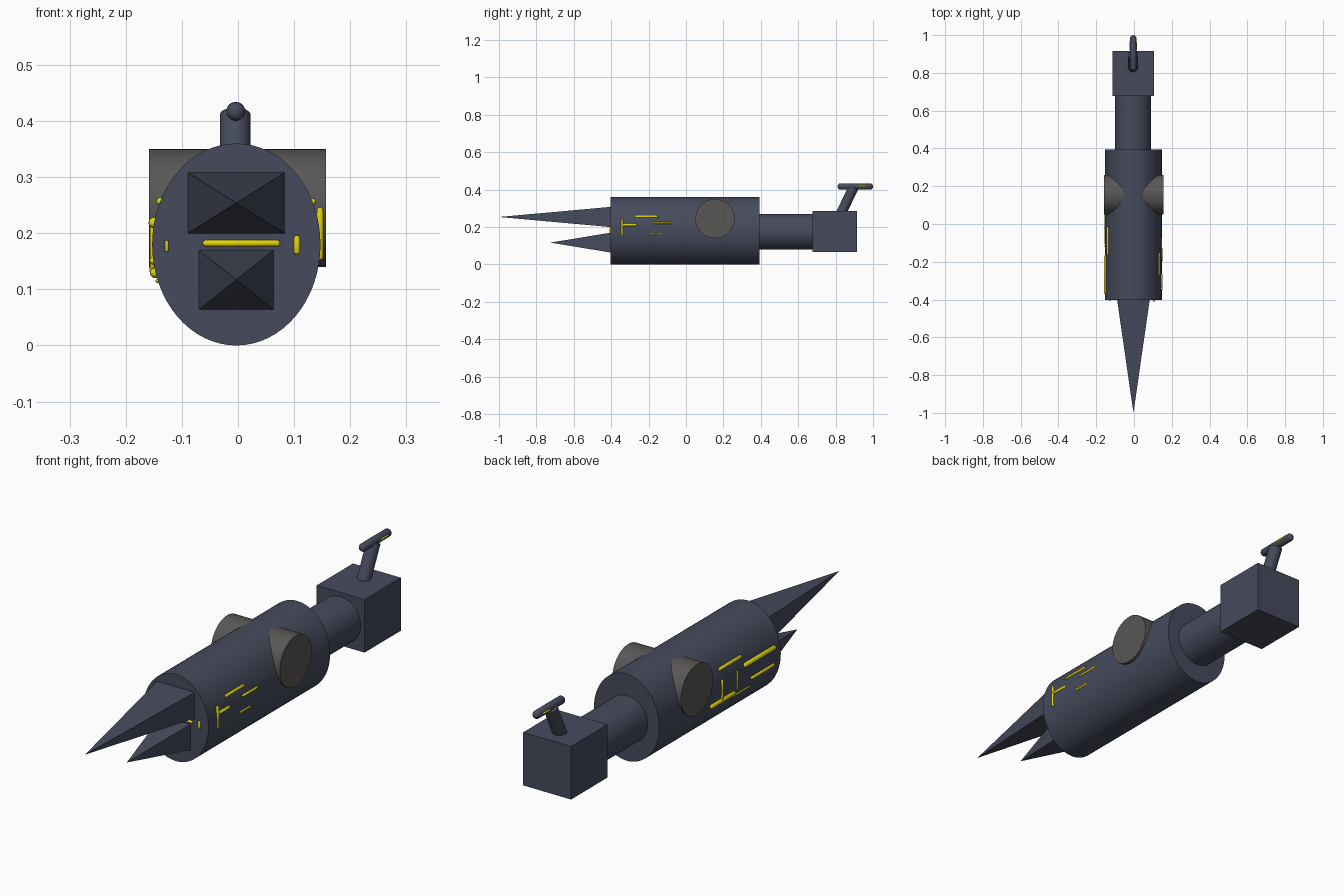
import bpy
import bmesh
import math
from mathutils import Vector, Matrix

cube = bpy.data.objects.get("Cube")
if cube:
    bpy.data.objects.remove(cube, do_unlink=True)


def material(name, rgb):
    m = bpy.data.materials.new(name)
    m.use_nodes = True
    m.diffuse_color = (*rgb, 1)
    m.node_tree.nodes["Principled BSDF"].inputs["Base Color"].default_value = (*rgb, 1)
    return m


SLATE = material("slate blue", (0.061, 0.070, 0.107))
GREY = material("dark grey", (0.098, 0.095, 0.090))
YELLOW = material("yellow", (0.75, 0.65, 0.004))
CX = -0.003  # centre line of the main parts


def finish(bm, name, mat, smooth=True):
    bmesh.ops.recalc_face_normals(bm, faces=bm.faces)
    mesh = bpy.data.meshes.new(name)
    bm.to_mesh(mesh)
    bm.free()
    mesh.materials.append(mat)
    ob = bpy.data.objects.new(name, mesh)
    bpy.context.collection.objects.link(ob)
    if smooth:
        bpy.ops.object.select_all(action="DESELECT")
        ob.select_set(True)
        bpy.context.view_layer.objects.active = ob
        bpy.ops.object.shade_smooth_by_angle(angle=math.radians(35))
    return ob


def align(a, b):
    """Matrix putting the z axis along a-b, centred between them."""
    turn = (b - a).to_track_quat("Z", "Y").to_matrix().to_4x4()
    return Matrix.Translation((a + b) / 2) @ turn


def cylinder(name, a, b, radius, mat, stretch=(1, 1, 1)):
    a, b = Vector(a), Vector(b)
    mid = (a + b) / 2
    bm = bmesh.new()
    bmesh.ops.create_cone(bm, cap_ends=True, segments=64, radius1=radius, radius2=radius,
                          depth=(b - a).length, matrix=align(a, b))
    bmesh.ops.scale(bm, vec=stretch, verts=bm.verts, space=Matrix.Translation(-mid))
    return finish(bm, name, mat)


def capsule(name, a, b, radius, mat):
    """Round-ended bar whose tips reach a and b."""
    a, b = Vector(a), Vector(b)
    half = max((b - a).length / 2 - radius, 0)
    bm = bmesh.new()
    bmesh.ops.create_uvsphere(bm, u_segments=20, v_segments=12, radius=radius)
    # split the equator so the straight middle section is a clean band
    for v in bm.verts:
        if v.co.z > 1e-6:
            v.co.z += half
        elif v.co.z < -1e-6:
            v.co.z -= half
    bm.transform(align(a, b))
    return finish(bm, name, mat)


def box(name, size, centre, mat):
    bm = bmesh.new()
    bmesh.ops.create_cube(bm, size=1)
    bm.transform(Matrix.Translation(centre) @ Matrix.Diagonal((*size, 1)))
    return finish(bm, name, mat, smooth=False)


def spike(name, width, height, z, base_y, tip_y):
    """Four-sided pyramid pointing forward."""
    bm = bmesh.new()
    base = [bm.verts.new((CX + sx * width / 2, base_y, z + sz * height / 2))
            for sx, sz in ((-1, -1), (1, -1), (1, 1), (-1, 1))]
    tip = bm.verts.new((CX, tip_y, z))
    bm.faces.new(base)
    for i in range(4):
        bm.faces.new((base[i], base[(i + 1) % 4], tip))
    return finish(bm, name, SLATE, smooth=False)


# Main body and neck
cylinder("body", (CX, -0.403, 0.18), (CX, 0.394, 0.18), 0.15, SLATE, (1, 1, 1.2))
cylinder("neck", (CX - 0.002, 0.38, 0.175), (CX - 0.002, 0.69, 0.175), 0.095, SLATE)
box("rear_block", (0.22, 0.238, 0.22), (CX, 0.796, 0.177), SLATE)

# Side drum passing through the body
cylinder("side_drum", (-0.159, 0.155, 0.245), (0.157, 0.155, 0.245), 0.105, GREY)

# Front spikes
spike("upper_spike", 0.172, 0.108, 0.254, -0.403, -1.0)
spike("lower_spike", 0.133, 0.106, 0.117, -0.403, -0.725)

# Handle on the rear block
cylinder("handle_post", (-0.005, 0.822, 0.26), (-0.005, 0.896, 0.412), 0.027, SLATE)
capsule("handle_bar", (-0.004, 0.81, 0.417), (-0.004, 1.0, 0.417), 0.017, SLATE)
for side, x in (("left", 0.011), ("right", -0.019)):
    capsule(f"handle_light_{side}", (x, 0.92, 0.418), (x, 0.967, 0.418), 0.004, YELLOW)


def surface_x(side, z):
    return CX + side * 0.15 * math.sqrt(1 - ((z - 0.18) / 0.18) ** 2)


# Light strips on the body sides: side, y and z of both ends, radius
strips = [
    (1, -0.342, 0.152, -0.342, 0.246, 0.006),
    (1, -0.345, 0.212, -0.262, 0.212, 0.007),
    (1, -0.275, 0.256, -0.150, 0.256, 0.006),
    (1, -0.178, 0.222, -0.075, 0.222, 0.005),
    (1, -0.200, 0.163, -0.125, 0.163, 0.004),
    (-1, -0.015, 0.257, -0.165, 0.257, 0.007),
    (-1, -0.165, 0.219, -0.372, 0.219, 0.010),
    (-1, -0.208, 0.151, -0.363, 0.151, 0.007),
    (-1, 0.054, 0.130, -0.110, 0.130, 0.010),
    (-1, -0.100, 0.115, -0.217, 0.115, 0.004),
    (-1, -0.019, 0.128, -0.019, 0.220, 0.005),
    (-1, -0.118, 0.136, -0.118, 0.218, 0.004),
]
for i, (side, y1, z1, y2, z2, r) in enumerate(strips):
    label = "left" if side > 0 else "right"
    x = surface_x(side, (z1 + z2) / 2)
    capsule(f"{label}_light_strip_{i}", (x, y1, z1), (x, y2, z2), r, YELLOW)

# Light strips on the front face
FY = -0.404
capsule("front_light_long", (-0.063, FY, 0.182), (0.075, FY, 0.182), 0.006, YELLOW)
capsule("front_light_left", (0.105, FY, 0.162), (0.105, FY, 0.196), 0.006, YELLOW)
capsule("front_light_right", (-0.127, FY, 0.167), (-0.127, FY, 0.187), 0.003, YELLOW)
